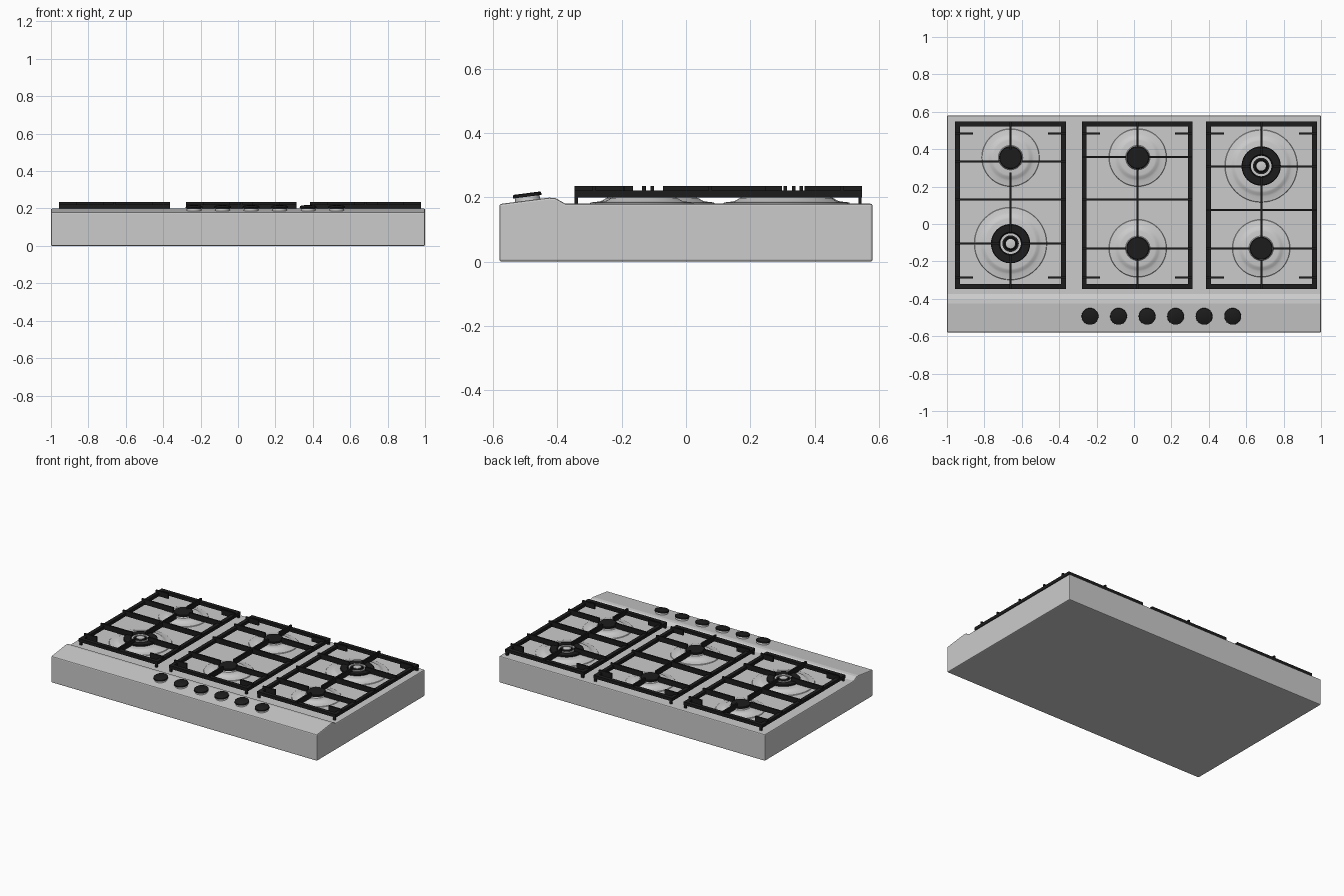
import bpy, bmesh, math
from mathutils import Matrix, Vector

if "Cube" in bpy.data.objects:
    bpy.data.objects.remove(bpy.data.objects["Cube"])

black = bpy.data.materials.new("black_iron")
black.diffuse_color = (0.012, 0.012, 0.012, 1)
black.use_nodes = True
black.node_tree.nodes["Principled BSDF"].inputs["Base Color"].default_value = black.diffuse_color


def finish(name, bm, mat=None, smooth=False):
    bmesh.ops.recalc_face_normals(bm, faces=bm.faces)
    me = bpy.data.meshes.new(name)
    bm.to_mesh(me)
    bm.free()
    ob = bpy.data.objects.new(name, me)
    bpy.context.collection.objects.link(ob)
    if mat:
        me.materials.append(mat)
    if smooth:
        bpy.ops.object.select_all(action='DESELECT')
        ob.select_set(True)
        bpy.context.view_layer.objects.active = ob
        bpy.ops.object.shade_smooth_by_angle(angle=math.radians(35))
    return ob


def lathe(name, profile, loc, mat=None, tilt=0.0, seg=48):
    """Revolve (radius, z) points about z; radius 0 points become poles."""
    bm = bmesh.new()
    vs = [bm.verts.new((r, 0, z)) for r, z in profile]
    es = [bm.edges.new(p) for p in zip(vs, vs[1:])]
    bmesh.ops.spin(bm, geom=vs + es, axis=(0, 0, 1), cent=(0, 0, 0),
                   angle=2 * math.pi, steps=seg)
    bmesh.ops.remove_doubles(bm, verts=bm.verts, dist=1e-5)
    bmesh.ops.transform(bm, verts=bm.verts,
                        matrix=Matrix.Translation(loc) @ Matrix.Rotation(tilt, 4, 'X'))
    return finish(name, bm, mat, True)


def box(bm, x0, x1, y0, y1, z0, z1):
    m = Matrix.Translation(((x0 + x1) / 2, (y0 + y1) / 2, (z0 + z1) / 2)) @ \
        Matrix.Diagonal((x1 - x0, y1 - y0, z1 - z0, 1))
    bmesh.ops.create_cube(bm, size=1, matrix=m)


# Body: side profile with raised, sloping control panel, extruded across
bm = bmesh.new()
prof = [(-0.58, 0), (0.58, 0), (0.58, 0.18), (-0.375, 0.18),
        (-0.405, 0.197), (-0.425, 0.199), (-0.58, 0.179)]
face = bm.faces.new([bm.verts.new((-1, y, z)) for y, z in prof])
ext = bmesh.ops.extrude_face_region(bm, geom=[face])
bmesh.ops.translate(bm, vec=(2, 0, 0),
                    verts=[v for v in ext['geom'] if isinstance(v, bmesh.types.BMVert)])
body = finish("hob_body", bm)
bev = body.modifiers.new("bevel", 'BEVEL')
bev.width, bev.segments, bev.limit_method = 0.006, 2, 'ANGLE'
bev.angle_limit = math.radians(50)


def burner(x, y, large):
    size = "large" if large else "small"
    R = 0.195 if large else 0.155
    # raised pressed dish
    lathe(size + "_burner_dish",
          [(R, 0.179), (R - 0.003, 0.184), (R - 0.03, 0.187), (R - 0.042, 0.191),
           (R - 0.052, 0.198), (R - 0.062, 0.2), (0.05, 0.2), (0, 0.2)], (x, y, 0))
    if large:
        lathe("large_burner_crown",
              [(0.098, 0.199), (0.105, 0.203), (0.105, 0.209), (0.101, 0.212), (0.062, 0.212),
               (0.058, 0.207), (0.034, 0.207), (0.030, 0.214), (0, 0.214)], (x, y, 0), black)
        lathe("large_burner_ring",
              [(0.055, 0.206), (0.055, 0.213), (0.044, 0.213), (0.044, 0.206)], (x, y, 0))
        lathe("large_burner_centre",
              [(0.025, 0.213), (0.025, 0.217), (0.022, 0.218), (0, 0.218)], (x, y, 0))
    else:
        lathe("small_burner_base", [(0.066, 0.199), (0.062, 0.206), (0.05, 0.207)], (x, y, 0))
        lathe("small_burner_cap",
              [(0.055, 0.2), (0.055, 0.206), (0.061, 0.207), (0.061, 0.214), (0.057, 0.218),
               (0, 0.218)], (x, y, 0), black)


def grate(name, cx, back, middle, front):
    """Pan support: low frame, taller bars broken at the burners, tabs and feet."""
    bm = bmesh.new()
    hx, y0, y1, t, gap = 0.296, -0.347, 0.547, 0.0055, 0.06
    zb, zf, zt = 0.2, 0.221, 0.235
    x0, x1 = cx - hx, cx + hx
    # frame
    for a, b in ((x0, x0 + 0.025), (x1 - 0.025, x1)):
        box(bm, a, b, y0, y1, zb, zf)
    for a, b in ((y0, y0 + 0.027), (y1 - 0.027, y1)):
        box(bm, x0 + 0.025, x1 - 0.025, a, b, zb, zf)
    # cross bars
    box(bm, x0, x1, middle - t, middle + t, zb, zt)
    for y in (back, front):
        box(bm, x0, cx - gap, y - t, y + t, zb, zt)
        box(bm, cx + gap, x1, y - t, y + t, zb, zt)
    # lengthwise bars
    for a, b in ((y0, front - gap), (front + gap, back - gap), (back + gap, y1)):
        box(bm, cx - t, cx + t, a, b, zb, zt)
    # corner tabs and feet
    for y, fy in ((-0.285, y0 + 0.006), (0.485, y1 - 0.006)):
        for s in (-1, 1):
            a, b = sorted((cx + s * hx, cx + s * (hx - 0.095)))
            box(bm, a, b, y - t, y + t, zb, zt)
            fx = cx + s * (hx - 0.012)
            box(bm, fx - 0.008, fx + 0.008, fy - 0.005, fy + 0.005, 0.179, zb + 0.002)
    finish(name, bm, black)


# Burners
for x, y, large in ((-0.66, 0.355, False), (-0.66, -0.105, True),
                    (0.02, 0.355, False), (0.02, -0.13, False),
                    (0.68, 0.31, True), (0.68, -0.13, False)):
    burner(x, y, large)

# Pan supports
grate("left_pan_support", -0.66, 0.335, 0.13, -0.105)
grate("middle_pan_support", 0.018, 0.358, 0.13, -0.13)
grate("right_pan_support", 0.682, 0.308, 0.075, -0.132)

# Control knobs on the sloping panel
tilt = math.atan2(0.02, 0.155)
for i in range(6):
    loc = Vector((-0.235 + 0.1525 * i, -0.492, 0.19))
    lathe("knob_skirt", [(0.04, -0.004), (0.038, 0.012)], loc, None, tilt, 32)
    lathe("knob_cap", [(0.036, 0.012), (0.044, 0.012), (0.045, 0.014), (0.044, 0.021),
                       (0.041, 0.023), (0, 0.023)], loc, black, tilt, 32)
